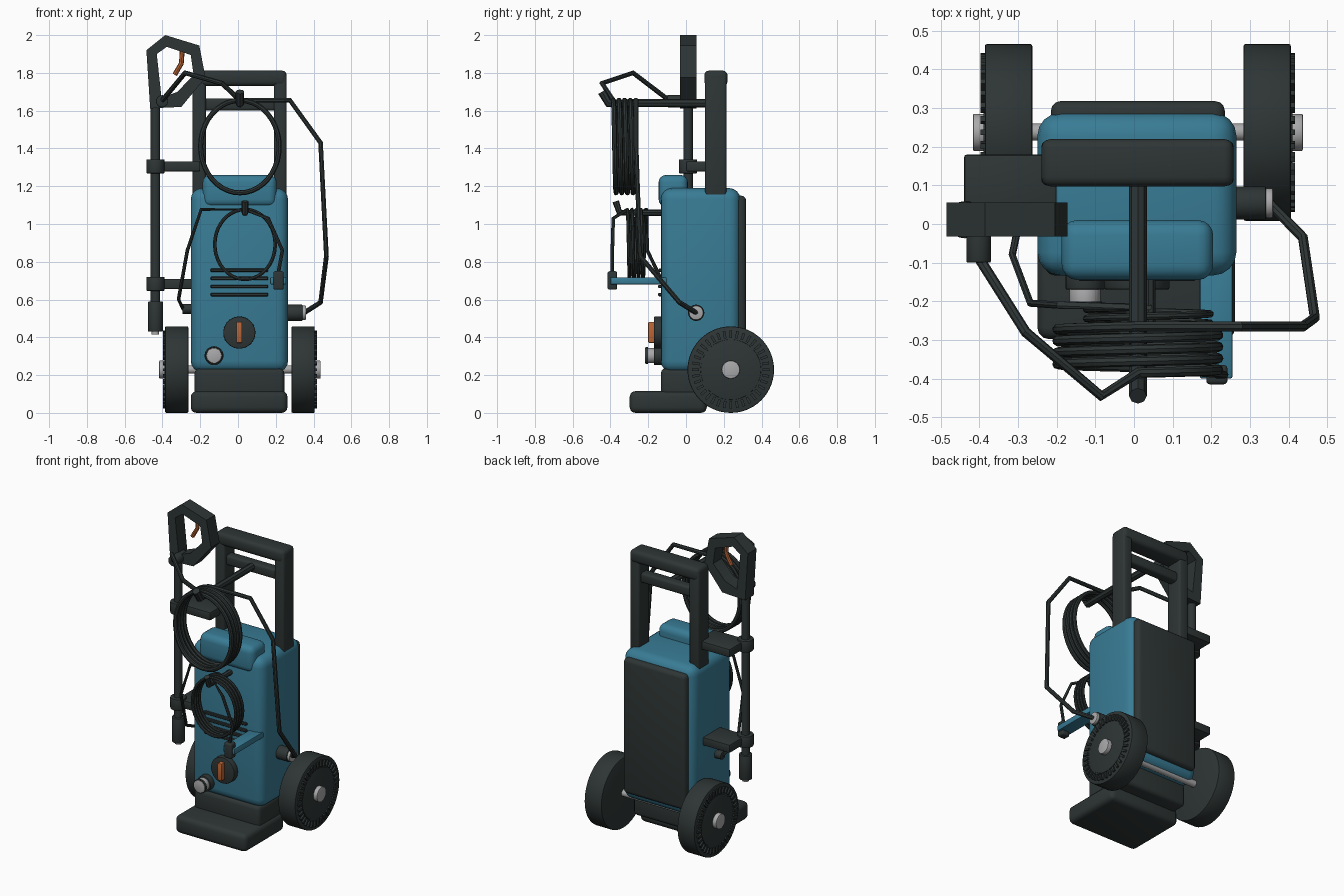
import bpy, bmesh, math
from mathutils import Vector, Matrix

if "Cube" in bpy.data.objects:
    bpy.data.objects.remove(bpy.data.objects["Cube"])


def material(name, rgb):
    m = bpy.data.materials.new(name)
    m.use_nodes = True
    m.diffuse_color = (*rgb, 1)
    bsdf = m.node_tree.nodes["Principled BSDF"]
    bsdf.inputs["Base Color"].default_value = (*rgb, 1)
    bsdf.inputs["Roughness"].default_value = 0.6
    return m


BLUE = material("blue_plastic", (0.04, 0.2, 0.3))
DARK = material("dark_plastic", (0.027, 0.036, 0.035))
GREY = material("light_metal", (0.4, 0.4, 0.41))
ORANGE = material("orange_plastic", (0.5, 0.13, 0.035))
CX = 0.01  # centre line of the housing


def finish(ob, mat):
    if not ob.data.materials:
        ob.data.materials.append(mat)
    bpy.ops.object.select_all(action="DESELECT")
    ob.select_set(True)
    bpy.context.view_layer.objects.active = ob
    if ob.type == "CURVE":
        bpy.ops.object.convert(target="MESH")
        ob = bpy.context.object
    bpy.ops.object.shade_smooth_by_angle(angle=math.radians(35))
    return ob


def from_bmesh(name, bm, mat):
    bmesh.ops.recalc_face_normals(bm, faces=bm.faces)
    me = bpy.data.meshes.new(name)
    bm.to_mesh(me)
    bm.free()
    ob = bpy.data.objects.new(name, me)
    bpy.context.collection.objects.link(ob)
    return finish(ob, mat)


def box(name, x, y, z, mat, bevel=0.01, segments=3):
    """Rounded box given by its (low, high) range on each axis."""
    bm = bmesh.new()
    bmesh.ops.create_cube(bm, size=1)
    for v in bm.verts:
        v.co = [lo + (hi - lo) * (c + 0.5) for (lo, hi), c in zip((x, y, z), v.co)]
    if bevel:
        bmesh.ops.bevel(bm, geom=bm.edges[:], offset=bevel, segments=segments,
                        profile=0.5, affect="EDGES")
    return from_bmesh(name, bm, mat)


def cylinder(name, a, b, r, mat, bevel=0.0, sides=32):
    """Cylinder from point a to point b."""
    a, b = Vector(a), Vector(b)
    bm = bmesh.new()
    turn = (b - a).to_track_quat("Z", "Y").to_matrix().to_4x4()
    bmesh.ops.create_cone(bm, cap_ends=True, segments=sides, radius1=r, radius2=r,
                          depth=(b - a).length,
                          matrix=Matrix.Translation((a + b) / 2) @ turn)
    if bevel:
        rims = [e for e in bm.edges if any(len(f.verts) > 4 for f in e.link_faces)]
        bmesh.ops.bevel(bm, geom=rims, offset=bevel, segments=2, profile=0.5,
                        affect="EDGES")
    return from_bmesh(name, bm, mat)


def tube(name, points, r, mat):
    cu = bpy.data.curves.new(name, "CURVE")
    cu.dimensions = "3D"
    cu.bevel_depth = r
    cu.bevel_resolution = 2
    cu.use_fill_caps = True
    sp = cu.splines.new("POLY")
    sp.points.add(len(points) - 1)
    for p, co in zip(sp.points, points):
        p.co = (*co, 1)
    ob = bpy.data.objects.new(name, cu)
    bpy.context.collection.objects.link(ob)
    return finish(ob, mat)


def coil(x, z, rx, rz, y0, y1, turns, steps=40):
    """Helix around the y axis that starts and ends at its top."""
    n = turns * steps
    pts = []
    for i in range(n + 1):
        a = math.tau * i / steps
        pts.append((x + rx * math.sin(a), y0 + (y1 - y0) * i / n, z + rz * math.cos(a)))
    return pts


# Housing, hood, back panel and foot
box("housing", (-0.25, 0.265), (-0.133, 0.288), (0.215, 1.19), BLUE, 0.06, 4)
box("hood", (-0.187, 0.205), (-0.145, 0.01), (1.09, 1.26), BLUE, 0.04, 4)
box("back_panel", (-0.215, 0.235), (0.2, 0.318), (0.27, 1.15), DARK, 0.025)
box("base_block", (-0.23, 0.245), (-0.133, 0.2), (0.08, 0.235), DARK, 0.025)
box("foot", (-0.25, 0.262), (-0.298, 0.11), (0, 0.115), DARK, 0.03)

# Handle
for side, x in (("right", (-0.24, -0.17)), ("left", (0.19, 0.258))):
    box(side + "_handle_post", x, (0.1, 0.215), (1.1, 1.79), DARK, 0.015)
box("handle_grip", (-0.24, 0.258), (0.097, 0.22), (1.73, 1.812), DARK, 0.025)
box("handle_crossbar", (-0.19, 0.21), (0.125, 0.19), (1.6, 1.665), DARK, 0.015)

# Wheels with a ring of small blocks on the outer face
cylinder("axle", (-0.4, 0.238, 0.23), (0.42, 0.238, 0.23), 0.022, GREY)
for side, s in (("right", -1), ("left", 1)):
    def out(d, y=0.237, z=0.229):
        return (CX + s * d, y, z)
    cylinder(side + "_wheel", out(0.273), out(0.396), 0.229, DARK, 0.006, 56)
    cylinder(side + "_wheel_disc", out(0.39), out(0.4), 0.16, DARK, 0.002, 48)
    cylinder(side + "_hub_cap", out(0.39), out(0.427), 0.048, GREY, 0.004)
    bm = bmesh.new()
    for i in range(36):
        place = (Matrix.Translation(out(0.398)) @ Matrix.Rotation(math.tau * i / 36, 4, "X")
                 @ Matrix.Translation((0, 0, 0.187)) @ Matrix.Diagonal((0.018, 0.014, 0.038, 1)))
        bmesh.ops.create_cube(bm, size=1, matrix=place)
    from_bmesh(side + "_wheel_blocks", bm, DARK)

# Front controls: vents, dial and water inlet
for i in range(4):
    z = 0.755 - 0.043 * i
    box("vent_slat", (-0.145, 0.16), (-0.147, -0.12), (z - 0.009, z + 0.009), DARK, 0.004, 1)
cylinder("dial", (0.007, -0.12, 0.425), (0.007, -0.17, 0.425), 0.085, DARK, 0.006, 40)
box("dial_lever", (-0.009, 0.022), (-0.2, -0.16), (0.37, 0.482), ORANGE, 0.006, 2)
cylinder("inlet_collar", (-0.127, -0.12, 0.303), (-0.127, -0.17, 0.303), 0.05, DARK, 0.004)
cylinder("inlet_pipe", (-0.127, -0.16, 0.303), (-0.127, -0.218, 0.303), 0.04, GREY, 0.004)
cylinder("inlet_ring", (-0.127, -0.2, 0.303), (-0.127, -0.215, 0.303), 0.045, DARK, 0.003)

# Side sockets
cylinder("hose_socket", (0.24, 0.054, 0.53), (0.342, 0.054, 0.53), 0.043, DARK, 0.004)
cylinder("hose_socket_ring", (0.34, 0.054, 0.53), (0.36, 0.054, 0.53), 0.038, GREY, 0.004)
cylinder("cord_socket", (-0.24, 0.04, 0.55), (-0.295, 0.04, 0.55), 0.026, DARK, 0.004)

# Hooks
tube("hose_hook", [(0.01, 0.15, 1.64), (0.01, -0.41, 1.64), (0.01, -0.445, 1.7)], 0.023, DARK)
tube("cord_hook", [(0.037, -0.1, 1.06), (0.037, -0.352, 1.06), (0.037, -0.372, 1.12)], 0.018, DARK)

# High pressure hose: gun, coil, socket
hose = [(-0.4, -0.09, 1.655), (-0.28, -0.28, 1.8), (-0.085, -0.445, 1.745)]
hose += coil(CX, 1.41, 0.208, 0.245, -0.385, -0.265, 4)
hose += [(0.275, -0.265, 1.655), (0.437, -0.265, 1.43), (0.468, -0.243, 0.83),
         (0.437, -0.035, 0.585), (0.35, 0.054, 0.53)]
tube("pressure_hose", hose, 0.0135, DARK)

# Power cord: plug, coil, socket
cord = [(0.213, -0.39, 0.74), (0.235, -0.39, 0.86), (0.16, -0.385, 1.03)]
cord += coil(0.037, 0.892, 0.16, 0.185, -0.31, -0.215, 4)
cord += [(-0.195, -0.21, 1.077), (-0.268, -0.205, 0.86), (-0.315, -0.08, 0.6),
         (-0.29, 0.04, 0.55)]
tube("power_cord", cord, 0.0095, DARK)
box("plug", (0.187, 0.242), (-0.415, -0.365), (0.652, 0.75), DARK, 0.01)
box("plug_arm", (0.17, 0.255), (-0.4, -0.08), (0.68, 0.718), BLUE, 0.006, 2)

# Spray lance
LX, LY = -0.437, 0.011
cylinder("lance_tube", (LX, LY, 0.55), (LX, LY, 1.65), 0.025, DARK)
cylinder("lance_nozzle", (LX, LY, 0.43), (LX, LY, 0.59), 0.039, DARK, 0.004)
cylinder("nozzle_tip", (LX, LY, 0.415), (LX, LY, 0.45), 0.02, GREY)
for name, z in (("upper", 1.305), ("lower", 0.683)):
    cylinder(name + "_lance_clamp", (LX, LY, z - 0.037), (LX, LY, z + 0.037), 0.048, DARK, 0.004)
    box(name + "_lance_bracket", (-0.44, -0.2), (0.0, 0.18), (z - 0.027, z + 0.027), DARK, 0.008, 2)

# Spray gun: an open grip frame bridged between two outlines
outer = [(-0.485, 1.92), (-0.385, 2.0), (-0.205, 1.945), (-0.172, 1.775), (-0.3, 1.62), (-0.465, 1.612)]
inner = [(-0.43, 1.9), (-0.377, 1.938), (-0.25, 1.895), (-0.235, 1.79), (-0.32, 1.7), (-0.405, 1.668)]
bm = bmesh.new()
loops = [[bm.verts.new((x, y, z)) for x, z in line]
         for line, y in ((outer, -0.032), (outer, 0.056), (inner, 0.056), (inner, -0.032))]
for k in range(4):
    a, b = loops[k], loops[(k + 1) % 4]
    for i in range(6):
        j = (i + 1) % 6
        bm.faces.new((a[i], a[j], b[j], b[i]))
rims = [e for e in bm.edges if abs(e.calc_face_angle(0)) > 1.3]
bmesh.ops.bevel(bm, geom=rims, offset=0.008, segments=2, profile=0.5, affect="EDGES")
from_bmesh("gun_grip", bm, DARK)
tube("trigger", [(-0.295, LY, 1.92), (-0.3, LY, 1.85), (-0.335, LY, 1.79)], 0.013, ORANGE)
cylinder("gun_hose_fitting", (-0.402, 0.02, 1.65), (-0.402, -0.1, 1.65), 0.032, DARK, 0.004)
